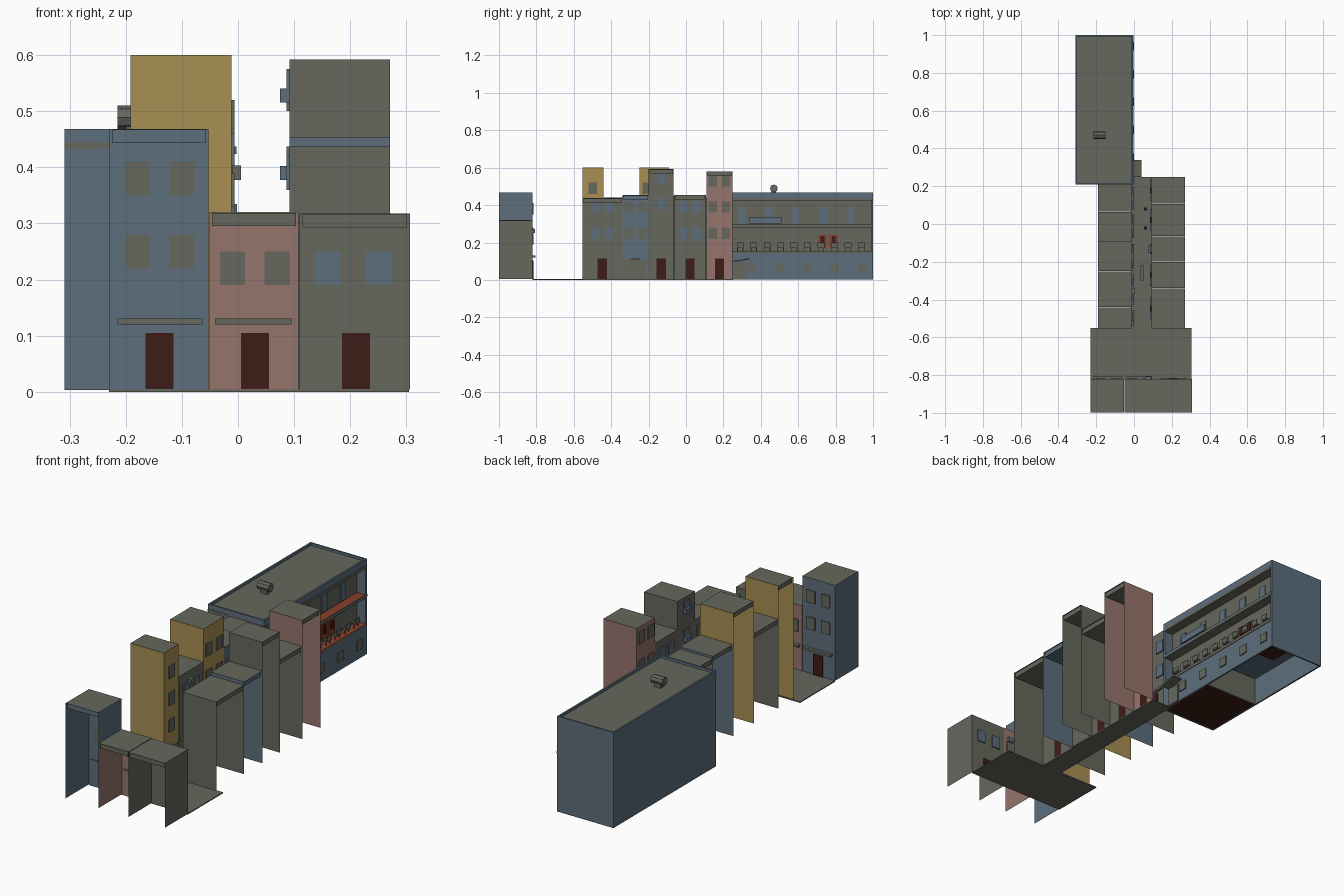
import bpy, bmesh, math
from mathutils import Vector

cube = bpy.data.objects.get("Cube")
if cube:
    bpy.data.objects.remove(cube, do_unlink=True)


def material(name, rgb):
    lin = [((c / 255 + 0.055) / 1.055) ** 2.4 for c in rgb] + [1]
    m = bpy.data.materials.new(name)
    m.use_nodes = True
    m.diffuse_color = lin
    bsdf = m.node_tree.nodes["Principled BSDF"]
    bsdf.inputs["Base Color"].default_value = lin
    bsdf.inputs["Roughness"].default_value = 0.9
    return m


grey = material("stone grey", (102, 104, 93))
blue = material("slate blue", (92, 110, 124))
pink = material("dusty pink", (150, 117, 108))
yellow = material("mustard", (168, 143, 82))
red = material("brick red", (140, 62, 42))
dark = material("dark maroon", (62, 28, 22))


def finish(name, bm, *mats):
    mesh = bpy.data.meshes.new(name)
    bm.to_mesh(mesh)
    bm.free()
    for m in mats:
        mesh.materials.append(m)
    obj = bpy.data.objects.new(name, mesh)
    bpy.context.collection.objects.link(obj)
    return obj


def cuboid(bm, x, y, z):
    lo, hi = Vector((x[0], y[0], z[0])), Vector((x[1], y[1], z[1]))
    made = bmesh.ops.create_cube(bm, size=1)["verts"]
    bmesh.ops.scale(bm, vec=hi - lo, verts=made)
    bmesh.ops.translate(bm, vec=(lo + hi) / 2, verts=made)


def box(name, x, y, z, mat, top=None):
    bm = bmesh.new()
    cuboid(bm, x, y, z)
    if top:
        for f in bm.faces:
            f.material_index = int(f.normal.z > 0.5)
    return finish(name, bm, mat, top or mat)


def shell(name, x, y, h, wall, back, trim=grey):
    """Street house: facade and side walls, open at the back and below."""
    gap = 0.0008
    x, y = (x[0] + gap, x[1] - gap), (y[0] + gap, y[1] - gap)
    bm = bmesh.new()
    cuboid(bm, x, y, (0.004, h))
    back = Vector(back)
    gone = [f for f in bm.faces if f.normal.z < -0.5 or f.normal.dot(back) > 0.5]
    bmesh.ops.delete(bm, geom=gone, context='FACES')
    for f in bm.faces:
        f.material_index = int(f.normal.z > 0.5)
    finish(name + "_walls", bm, wall, grey)
    # roof slab hanging just inside the walls
    box(name + "_roof_slab", (x[0] + .005, x[1] - .005), (y[0] + .005, y[1] - .005),
        (h - 0.025, h - 0.001), trim)


def windows(name, plane, side, axis, centres, heights, mat, w=0.045, tall=0.06, deep=0.005):
    """Plates on a facade; axis is the direction the facade runs along."""
    bm = bmesh.new()
    across = sorted((plane - side * 0.001, plane + side * deep))
    for c in centres:
        for z in heights:
            run = (c - w / 2, c + w / 2)
            level = (z - tall / 2, z + tall / 2)
            if axis == 'y':
                cuboid(bm, across, run, level)
            else:
                cuboid(bm, run, across, level)
    return finish(name, bm, mat)


# Ground
box("plaza", (-0.23, 0.305), (-0.82, -0.55), (0, 0.005), grey)
box("street", (-0.015, 0.095), (-0.55, 0.25), (0, 0.005), grey)

# Front row, facing the plaza
SOUTH, EAST, WEST = (0, -1, 0), (1, 0, 0), (-1, 0, 0)
shell("front_blue_house", (-0.23, -0.052), (-1, -0.82), 0.468, blue, SOUTH, blue)
shell("front_pink_house", (-0.052, 0.109), (-1, -0.82), 0.32, pink, SOUTH)
shell("front_grey_house", (0.109, 0.307), (-1, -0.82), 0.318, grey, SOUTH)
windows("front_blue_windows", -0.82, 1, 'x', (-0.18, -0.10), (0.25, 0.38), grey)
windows("front_pink_windows", -0.82, 1, 'x', (-0.01, 0.07), (0.22,), grey)
windows("front_grey_windows", -0.82, 1, 'x', (0.16, 0.25), (0.22,), blue)
windows("front_doors", -0.82, 1, 'x', (-0.14, 0.03, 0.21), (0.055,), dark, 0.05, 0.1)
for n, run in (("blue", (-0.215, -0.063)), ("pink", (-0.041, 0.095))):
    box("front_" + n + "_awning", run, (-0.823, -0.805), (0.12, 0.131), grey)
    box("front_" + n + "_awning_back", run, (-0.825, -0.8195), (0.12, 0.131), grey)
box("front_sign", (0.06, 0.09), (-0.82, -0.808), (0.25, 0.272), blue)

# Left row, facing +x
LX = (-0.192, -0.011)
left_row = (("left_yellow_front", (-0.555, -0.44), 0.6, yellow),
            ("left_grey", (-0.44, -0.25), 0.44, grey),
            ("left_yellow_back", (-0.25, -0.09), 0.6, yellow),
            ("left_blue", (-0.09, 0.065), 0.45, blue),
            ("left_grey_end", (0.065, 0.21), 0.44, grey))
for name, y, h, mat in left_row:
    shell(name, LX, y, h, mat, WEST)
    mid = (y[0] + y[1]) / 2
    levels = [z for z in (0.23, 0.36, 0.49) if z < h - 0.06]
    spots = (mid,) if y[1] - y[0] < 0.12 else (mid - 0.04, mid + 0.04)
    windows(name + "_windows", LX[1], 1, 'y', spots, levels,
            blue if mat == grey else grey)
    windows(name + "_door", LX[1], 1, 'y', (mid,), (0.06,), dark, 0.05, 0.11)
    box(name + "_awning", (LX[1], LX[1] + 0.012), (y[0] + .015, y[1] - .015), (0.125, 0.135), grey)
box("left_wall_sign", (-0.011, 0.005), (-0.37, -0.34), (0.377, 0.403), grey)

# Right row, facing -x
RX = (0.091, 0.272)
right_row = (("right_grey_front", (-0.555, -0.34), 0.437, grey),
             ("right_blue", (-0.34, -0.2), 0.453, blue),
             ("right_grey_tall", (-0.2, -0.065), 0.592, grey),
             ("right_grey_low", (-0.065, 0.108), 0.455, grey),
             ("right_pink", (0.108, 0.25), 0.581, pink))
for name, y, h, mat in right_row:
    shell(name, RX, y, h, mat, EAST, blue if mat == blue else grey)
    mid = (y[0] + y[1]) / 2
    levels = [z for z in (0.25, 0.39, 0.53) if z < h - 0.03]
    if name == "right_grey_tall":
        # bay boxes in place of flat windows
        windows(name + "_bays", RX[0], -1, 'y', (mid,), (0.39, 0.528), blue, 0.04, 0.025, 0.016)
        windows(name + "_panes", RX[0], -1, 'y', (mid,), (0.42, 0.558), blue, 0.04, 0.035)
    else:
        windows(name + "_windows", RX[0], -1, 'y', (mid - 0.035, mid + 0.035), levels,
                blue if mat == grey else grey)
    windows(name + "_door", RX[0], -1, 'y', (mid,), (0.06,), dark, 0.05, 0.11)
box("right_blue_shop_panel", (0.0925, 0.097), (-0.335, -0.21), (0.004, 0.11), grey)

# Long terrace building: outer walls
X0, X1, Y0, Y1, TOP = -0.309, -0.006, 0.21, 1.0, 0.468
T, RECESS = 0.008, -0.052
box("terrace_west_wall", (X0, X0 + T), (Y0, Y1), (0.003, TOP), blue)
for n, y in (("south", (Y0, Y0 + T)), ("north", (Y1 - T, Y1))):
    box("terrace_" + n + "_wall", (X0, X1), y, (0.003, TOP), blue)
box("terrace_base_wall", (X1 - T, X1), (Y0, Y1), (0.003, 0.14), blue)
box("terrace_upper_wall", (RECESS - T, RECESS), (Y0, Y1), (0.14, 0.44), grey)
box("terrace_parapet", (X1 - T, X1), (Y0, Y1), (0.437, TOP), blue)
box("terrace_roof", (X0 + T, X1 - T), (Y0 + T, Y1 - T), (0.445, 0.456), grey)
box("south_wall_strip", (X0, -0.2), (Y0 - 0.002, Y0 + 0.002), (0.433, 0.444), grey)

# Balcony decks with red floors, and the eave above them
for n, z in (("lower", 0.14), ("upper", 0.28)):
    box(n + "_balcony", (RECESS, X1 + 0.003), (Y0 + T, Y1 - T), (z, z + 0.014), grey, red)
box("eave", (RECESS, X1 + 0.003), (Y0 + T, Y1 - T), (0.424, 0.437), grey)
box("upper_balcony_band", (X1, X1 + 0.003), (Y0, Y1), (0.285, 0.297), blue)
box("balcony_sign", (X1 - 0.004, X1 + 0.004), (0.34, 0.51), (0.303, 0.335), blue)

# Terrace openings
rows = [0.3 + 0.145 * i for i in range(5)]
windows("terrace_upper_windows", RECESS, 1, 'y', rows, (0.345,), blue, 0.04, 0.09)
windows("terrace_lower_windows", RECESS, 1, 'y', [0.305 + 0.07 * i for i in range(6)],
        (0.21,), grey, 0.042, 0.055)
windows("terrace_doors", RECESS, 1, 'y', (0.73, 0.79), (0.205,), red, 0.045, 0.07)
windows("terrace_door_panes", RECESS + 0.004, 1, 'y', (0.73, 0.79), (0.215,), dark, 0.02, 0.04)
windows("terrace_base_windows", X1, 1, 'y', [0.35 + 0.148 * i for i in range(5)],
        (0.07,), grey, 0.045, 0.045)

# Seats along the lower balcony
bm = bmesh.new()
for i in range(10):
    y = 0.29 + 0.072 * i
    cuboid(bm, (-0.03, -0.012), (y - 0.018, y + 0.018), (0.172, 0.178))
    cuboid(bm, (-0.014, -0.011), (y - 0.018, y + 0.018), (0.178, 0.2))
    for s in (-0.015, 0.015):
        cuboid(bm, (-0.023, -0.019), (y + s - 0.002, y + s + 0.002), (0.152, 0.173))
finish("balcony_seats", bm, grey)

# Entrance with a canopy at the street end
windows("entrance_door", X1, 1, 'y', (0.285,), (0.05,), grey, 0.065, 0.09)
canopy = box("entrance_canopy", (X1, 0.04), (0.25, 0.34), (0.096, 0.102), grey)
canopy.data.transform(canopy.matrix_world)
for v in canopy.data.vertices:
    v.co.z += (v.co.y - 0.25) * 0.15

# Inside floors and partition, open from below
box("cellar_floor", (X0 + T, X1 - T), (Y0 + T, 0.52), (0.003, 0.008), dark)
box("cellar_partition", (X0 + T, X1 - T), (0.52, 0.526), (0.003, 0.14), grey)
box("cellar_ceiling", (X0 + T, RECESS), (Y0 + T, Y1 - T), (0.14, 0.148), blue)
box("ceiling_hatch", (-0.25, -0.1), (0.72, 0.92), (0.136, 0.141), dark)

# Roof vent: eight-sided drum on a stand
bm = bmesh.new()
bmesh.ops.create_cone(bm, cap_ends=True, segments=8, radius1=0.021, radius2=0.021, depth=0.064)
drum = finish("roof_vent_drum", bm, grey)
drum.rotation_euler = (0, math.pi / 2, 0)
drum.location = (-0.183, 0.47, 0.489)
box("roof_vent_stand", (-0.2, -0.166), (0.458, 0.482), (0.455, 0.475), grey)

# Street bench and lamp posts
box("street_bench", (0.035, 0.05), (-0.3, -0.22), (0.02, 0.026), grey)
for i, y in enumerate((-0.02, 0.08)):
    box(f"lamp_post_{i}", (0.058, 0.062), (y - .002, y + .002), (0.005, 0.1), grey)
    box(f"lamp_head_{i}", (0.052, 0.068), (y - .008, y + .008), (0.1, 0.115), dark)
